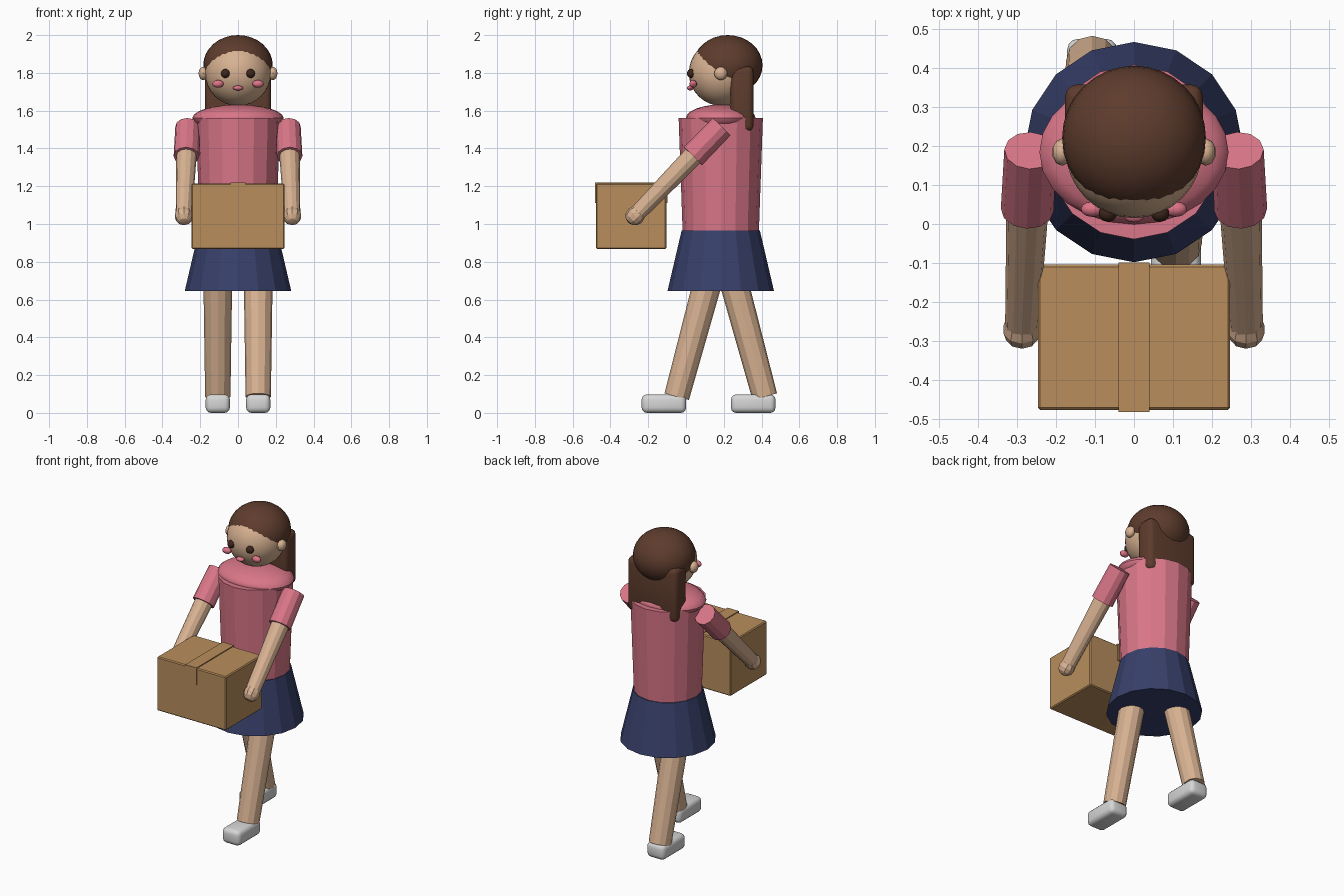
import bpy, bmesh, math
from mathutils import Vector, Matrix

cube = bpy.data.objects.get("Cube")
if cube:
    bpy.data.objects.remove(cube, do_unlink=True)


def material(name, rgb):
    lin = [((c / 255 + 0.055) / 1.055) ** 2.4 for c in rgb] + [1.0]
    m = bpy.data.materials.new(name)
    m.use_nodes = True
    m.diffuse_color = lin
    m.node_tree.nodes["Principled BSDF"].inputs["Base Color"].default_value = lin
    return m


SKIN = material("skin", (216, 178, 146))
SHIRT = material("shirt_pink", (217, 118, 136))
SKIRT = material("skirt_navy", (56, 64, 106))
HAIR = material("hair_brown", (94, 60, 45))
CARD = material("cardboard", (184, 141, 92))
SHOE = material("shoe_grey", (214, 214, 214))
EYE = material("eye_brown", (62, 38, 28))
BLUSH = material("blush_pink", (222, 116, 136))


def finish(name, bm, mat, smooth=None):
    me = bpy.data.meshes.new(name)
    bm.to_mesh(me)
    bm.free()
    ob = bpy.data.objects.new(name, me)
    bpy.context.collection.objects.link(ob)
    me.materials.append(mat)
    if smooth:
        bpy.ops.object.select_all(action='DESELECT')
        ob.select_set(True)
        bpy.context.view_layer.objects.active = ob
        bpy.ops.object.shade_smooth_by_angle(angle=math.radians(smooth))
    return ob


def limb(name, a, b, ra, rb, mat, sides=12):
    """Capped tapered cylinder from a to b."""
    a, b = Vector(a), Vector(b)
    d = b - a
    rot = d.to_track_quat('Z', 'Y').to_matrix().to_4x4()
    bm = bmesh.new()
    bmesh.ops.create_cone(bm, cap_ends=True, segments=sides, radius1=ra, radius2=rb,
                          depth=d.length, matrix=Matrix.Translation((a + b) / 2) @ rot)
    return finish(name, bm, mat)


def ball(name, centre, radii, mat, seg=32, rings=16, smooth=40, tilt=0.0):
    bm = bmesh.new()
    bmesh.ops.create_uvsphere(bm, u_segments=seg, v_segments=rings, radius=1.0,
                              matrix=Matrix.Translation(centre) @ Matrix.Rotation(tilt, 4, 'X')
                              @ Matrix.Diagonal((*radii, 1)))
    return finish(name, bm, mat, smooth)


def block(name, lo, hi, mat, bevel=0.0, seg=1):
    lo, hi = Vector(lo), Vector(hi)
    bm = bmesh.new()
    bmesh.ops.create_cube(bm, size=1.0, matrix=Matrix.Translation((lo + hi) / 2)
                          @ Matrix.Diagonal((*(hi - lo), 1)))
    if bevel:
        bmesh.ops.bevel(bm, geom=bm.edges[:], offset=bevel, segments=seg,
                        profile=0.5, affect='EDGES')
    return finish(name, bm, mat, 35 if seg > 1 else None)


CY = 0.184  # body axis

# Clothes on the body
limb("skirt", (0, CY, 0.645), (0, CY, 0.966), 0.282, 0.207, SKIRT, 16)
limb("shirt_torso", (0, CY, 0.962), (0, CY, 1.56), 0.202, 0.223, SHIRT, 16)
ball("shirt_shoulders", (0, CY, 1.56), (0.242, 0.185, 0.072), SHIRT, 24, 12)

# Head, hair and face
ball("head", (0, 0.19, 1.80), (0.175, 0.175, 0.175), SKIN)
ball("hair_cap", (0, 0.221, 1.84), (0.184, 0.184, 0.16), HAIR)
block("hair_back", (-0.176, 0.236, 1.49), (0.176, 0.357, 1.835), HAIR, 0.03, 3)
ball("mouth", (0, 0.022, 1.72), (0.028, 0.018, 0.013), BLUSH, 12, 8)

# Paired parts: left is +x; the left leg steps forward
for side, s in (("left", 1), ("right", -1)):
    ball(side + "_ear", (s * 0.184, 0.184, 1.797), (0.026, 0.035, 0.035), SKIN, 10, 8)
    ball(side + "_eye", (s * 0.067, 0.027, 1.797), (0.024, 0.022, 0.024), EYE, 10, 8)
    ball(side + "_cheek", (s * 0.106, 0.038, 1.742), (0.03, 0.02, 0.02), BLUSH, 12, 8)

    # Arm reaching forward and down to the carton
    shoulder = Vector((s * 0.266, 0.188, 1.515))
    hand = Vector((s * 0.287, -0.27, 1.043))
    cuff = shoulder.lerp(hand, 0.33)
    limb(side + "_sleeve", shoulder, cuff, 0.066, 0.068, SHIRT)
    limb(side + "_arm", shoulder.lerp(hand, 0.2), hand, 0.056, 0.043, SKIN)
    ball(side + "_hand", hand, (0.049, 0.051, 0.051), SKIN, 10, 6, 25, math.radians(-45))

    # Striding leg and shoe
    ang = math.radians(15.1) * s
    hip = Vector((s * 0.107, CY, 0.95))
    ankle = hip + 0.895 * Vector((0, -math.sin(ang), -math.cos(ang)))
    limb(side + "_leg", hip, ankle, 0.08, 0.067, SKIN)
    y0 = -0.235 if s > 0 else 0.238
    block(side + "_shoe", (s * 0.107 - 0.064, y0, 0.0), (s * 0.107 + 0.064, y0 + 0.236, 0.098),
          SHOE, 0.028, 3)

# Cardboard carton with a tape strip folded over both ends
block("carton", (-0.246, -0.476, 0.868), (0.246, -0.104, 1.215), CARD, 0.006)
block("carton_tape_top", (-0.04, -0.481, 1.214), (0.04, -0.099, 1.221), CARD)
for name, y in (("front", -0.481), ("back", -0.105)):
    block("carton_tape_" + name, (-0.04, y, 1.11), (0.04, y + 0.006, 1.214), CARD)
